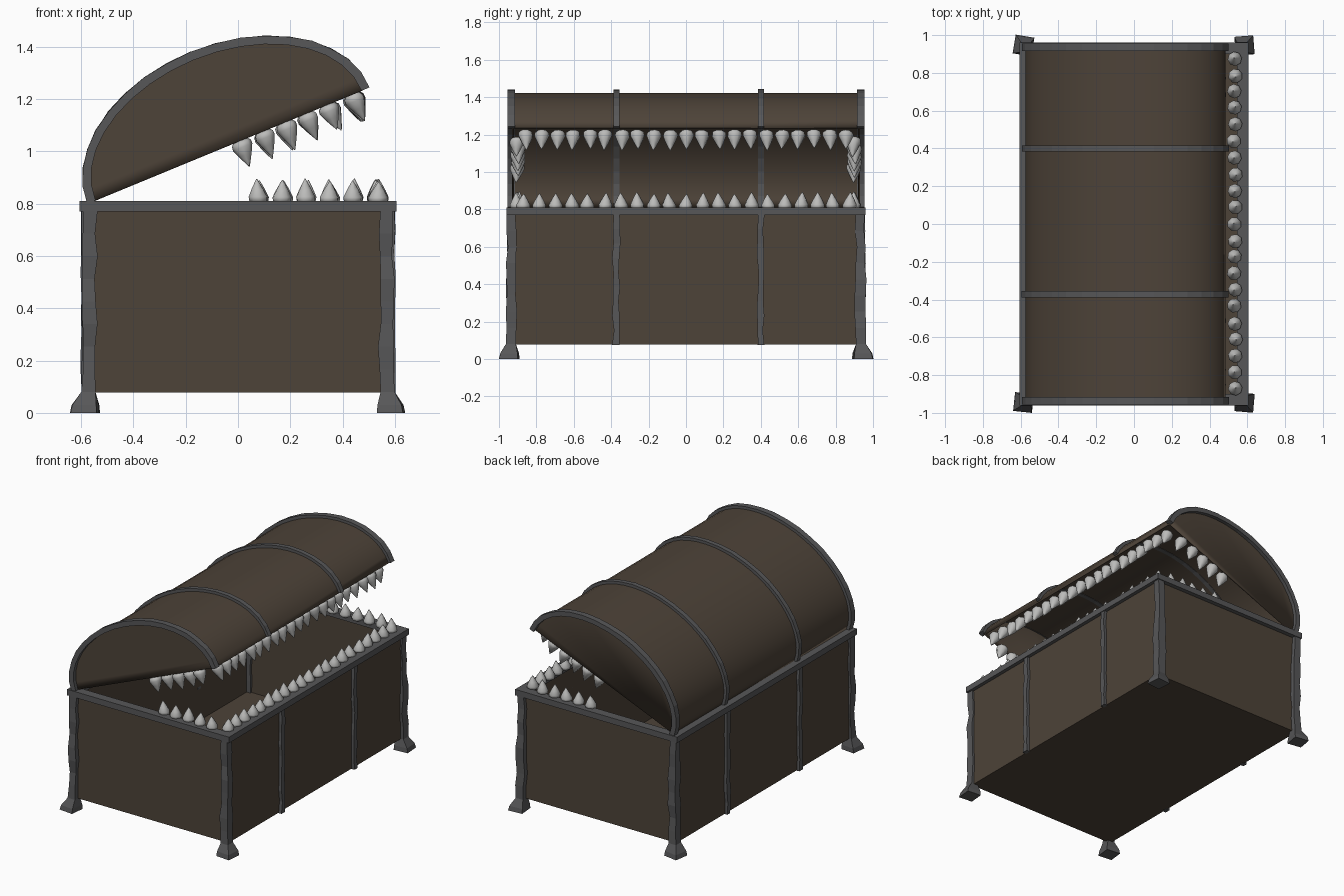
import bpy, bmesh, random
from math import sin, cos, pi, radians
from mathutils import Matrix, Vector

if "Cube" in bpy.data.objects:
    bpy.data.objects.remove(bpy.data.objects["Cube"])

random.seed(4)


def material(name, rgb):
    m = bpy.data.materials.new(name)
    m.diffuse_color = (*rgb, 1)
    m.use_nodes = True
    m.node_tree.nodes["Principled BSDF"].inputs["Base Color"].default_value = m.diffuse_color
    return m


WOOD = material("dark_wood", (0.075, 0.056, 0.040))
IRON = material("dark_iron", (0.095, 0.095, 0.098))
IVORY = material("tooth", (0.50, 0.50, 0.49))
LID = Matrix.Translation((-0.036, 0, 1.022)) @ Matrix.Rotation(radians(-22.4), 4, 'Y')


def finish(name, bm, mat, matrix=Matrix(), smooth=None, solid=0):
    bmesh.ops.recalc_face_normals(bm, faces=bm.faces)
    me = bpy.data.meshes.new(name)
    bm.to_mesh(me)
    bm.free()
    me.materials.append(mat)
    if smooth:
        me.polygons.foreach_set("use_smooth", [True] * len(me.polygons))
        me.set_sharp_from_angle(angle=radians(smooth))
    ob = bpy.data.objects.new(name, me)
    bpy.context.collection.objects.link(ob)
    ob.matrix_world = matrix
    if solid:
        mod = ob.modifiers.new("thickness", 'SOLIDIFY')
        mod.thickness, mod.offset = solid, -1
    return ob


def loft(bm, rings, caps=True):
    """Skin a list of closed rings of points."""
    rs = [[bm.verts.new(p) for p in r] for r in rings]
    n = len(rs[0])
    for a, b in zip(rs, rs[1:]):
        for i in range(n):
            bm.faces.new((a[i], a[(i + 1) % n], b[(i + 1) % n], b[i]))
    if caps:
        bm.faces.new(rs[0])
        bm.faces.new(rs[-1])


def rect(cx, cy, hx, hy, z, twist=0):
    c, s = cos(twist), sin(twist)
    return [(cx + x * c - y * s, cy + x * s + y * c, z)
            for x, y in ((-hx, -hy), (hx, -hy), (hx, hy), (-hx, hy))]


def jit(a):
    return random.uniform(-a, a)


# chest body: open-topped hollow box
bm = bmesh.new()
loft(bm, [rect(0, 0, 0.58, 0.93, 0.078), rect(0, 0, 0.58, 0.93, 0.79)])
bmesh.ops.delete(bm, geom=[f for f in bm.faces if f.calc_center_median().z > 0.75],
                 context='FACES_ONLY')
finish("chest_body", bm, WOOD, solid=0.015)

# iron rim around the opening
bm = bmesh.new()
loft(bm, [rect(0, 0, 0.605, 0.96, 0.77), rect(0, 0, 0.605, 0.96, 0.81),
          rect(0, 0, 0.545, 0.90, 0.81), rect(0, 0, 0.545, 0.90, 0.77),
          rect(0, 0, 0.605, 0.96, 0.77)], caps=False)
bmesh.ops.remove_doubles(bm, verts=bm.verts, dist=1e-4)
finish("chest_rim", bm, IRON)

# hammered corner posts with flared feet
for sx, xn in ((-1, "back"), (1, "front")):
    for sy, yn in ((-1, "left"), (1, "right")):
        bm = bmesh.new()
        tw = jit(0.2)
        rings = [rect(sx * 0.585, sy * 0.945, 0.05, 0.05, 0, tw),
                 rect(sx * 0.583, sy * 0.943, 0.046, 0.046, 0.03, tw),
                 rect(sx * 0.572, sy * 0.936, 0.027, 0.027, 0.08)]
        for i in range(1, 9):
            h = 0.026 + jit(0.004)
            rings.append(rect(sx * 0.568 + jit(0.005), sy * 0.932 + jit(0.005),
                              h, h, 0.08 + i * 0.0865))
        loft(bm, rings)
        finish(f"{xn}_{yn}_post", bm, IRON)

# wavy vertical straps on the long sides
for sx, xn in ((-1, "back"), (1, "front")):
    for k, y in enumerate((-0.372, 0.4)):
        bm = bmesh.new()
        loft(bm, [rect(sx * (0.585 + jit(0.003)), y + jit(0.004), 0.014,
                       0.017 + jit(0.003), 0.075 + i * 0.0775) for i in range(10)])
        finish(f"{xn}_strap_{k + 1}", bm, IRON)


# lid: half-elliptical hollow shell, tilted open
def arc(a, b, n):
    return [(a * cos(pi * i / n), b * sin(pi * i / n)) for i in range(n + 1)]


bm = bmesh.new()
ends = [[bm.verts.new((x, y, z)) for x, z in arc(0.563, 0.366, 24)] for y in (-0.93, 0.93)]
for i in range(24):
    bm.faces.new((ends[0][i], ends[0][i + 1], ends[1][i + 1], ends[1][i]))
bm.faces.new(ends[0])
bm.faces.new(ends[1])
# the open shell needs its normals turned away from the lid centre
lid = finish("lid_shell", bm, WOOD, LID, smooth=40, solid=0.015)
if lid.data.polygons[12].normal.z < 0:
    lid.data.flip_normals()

# iron bands over the lid
for name, y, w in (("left_end", -0.935, 0.02), ("left_middle", -0.372, 0.016),
                   ("right_middle", 0.4, 0.016), ("right_end", 0.935, 0.02)):
    bm = bmesh.new()
    rings = []
    for (xo, zo), (xi, zi) in zip(arc(0.583, 0.386, 18), arc(0.55, 0.353, 18)):
        k = 1 + jit(0.004)
        rings.append([(xo * k, y - w, zo * k), (xo * k, y + w, zo * k),
                      (xi, y + w, zi), (xi, y - w, zi)])
    loft(bm, rings)
    finish(f"lid_band_{name}", bm, IRON, LID)


# teeth: bulged eight-sided cones
def tooth(bm, x, y, z, height, radius, direction):
    turn, lean = jit(0.4), Vector((jit(0.008), jit(0.008), 0))
    rings = []
    for t, r in ((0, 0.72), (0.1, 0.97), (0.25, 1), (0.55, 0.66), (0.82, 0.3), (1, 0.04)):
        rings.append([Vector((x + radius * r * cos(turn + i * pi / 4),
                              y + radius * r * sin(turn + i * pi / 4),
                              z + direction * height * t)) + lean * t for i in range(8)])
    loft(bm, rings)


def tooth_row(name, spots, z, height, radius, direction, matrix=Matrix()):
    bm = bmesh.new()
    for x, y in spots:
        tooth(bm, x + jit(0.004), y + jit(0.004), z,
              height * (1 + jit(0.07)), radius, direction)
    finish(name, bm, IVORY, matrix, smooth=50)


front = [-0.875 + i * 0.0875 for i in range(21)]
tooth_row("lower_front_teeth", [(0.533, y) for y in front], 0.803, 0.085, 0.038, 1)
tooth_row("upper_front_teeth", [(0.51, y * 0.98) for y in front], 0, 0.105, 0.04, -1, LID)
for s, n in ((-1, "left"), (1, "right")):
    tooth_row(f"lower_{n}_teeth", [(0.08 + i * 0.09, s * 0.9) for i in range(5)],
              0.803, 0.087, 0.037, 1)
    tooth_row(f"upper_{n}_teeth", [(0.05 + i * 0.09, s * 0.9) for i in range(5)],
              0, 0.105, 0.04, -1, LID)
